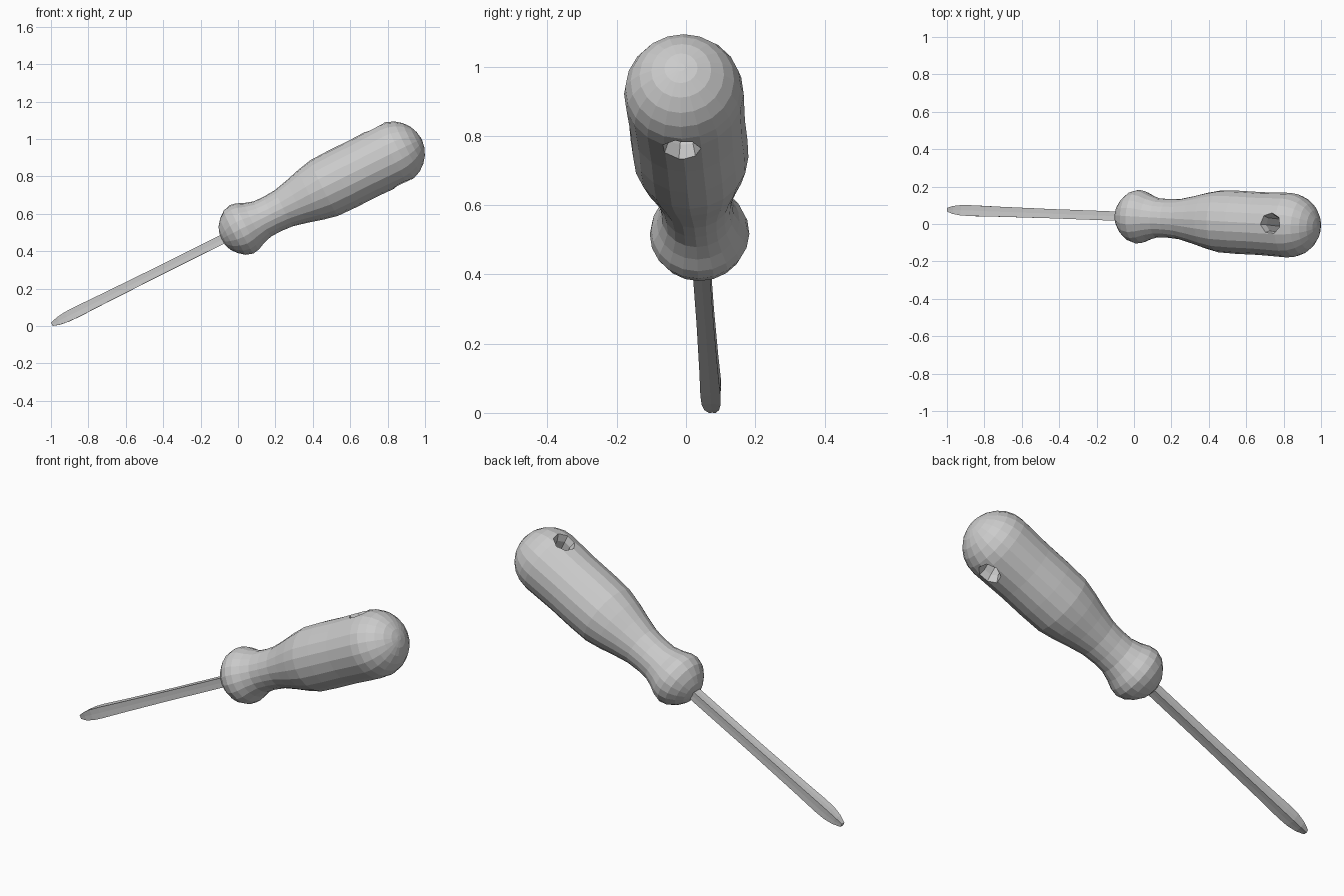
import bpy, bmesh, math
from mathutils import Vector

if "Cube" in bpy.data.objects:
    bpy.data.objects.remove(bpy.data.objects["Cube"])


def loft(name, start, end, profile, sides, flute=1.0, turn=0.0):
    """Sweep rings of (distance, radius) from start towards end; flute < 1 pulls in every other corner."""
    start, end = Vector(start), Vector(end)
    d = (end - start).normalized()
    side = d.cross(Vector((0, 0, 1))).normalized()
    up = side.cross(d)
    bm = bmesh.new()
    rings = []
    for t, r in profile:
        ring = []
        for i in range(sides):
            a = turn + 2 * math.pi * i / sides
            k = r * (flute if i % 2 else 1.0)
            ring.append(bm.verts.new(start + d * t + (side * math.cos(a) + up * math.sin(a)) * k))
        rings.append(ring)
    for a, b in zip(rings, rings[1:]):
        for i in range(sides):
            j = (i + 1) % sides
            bm.faces.new((a[i], a[j], b[j], b[i]))
    bm.faces.new(rings[0][::-1])
    bm.faces.new(rings[-1])
    bmesh.ops.recalc_face_normals(bm, faces=bm.faces)
    mesh = bpy.data.meshes.new(name)
    bm.to_mesh(mesh)
    bm.free()
    ob = bpy.data.objects.new(name, mesh)
    bpy.context.collection.objects.link(ob)
    return ob


# Handle: rounded collar, narrow neck, swelling grip and domed end
A, B = Vector((0.005, 0.04, 0.51)), Vector((0.825, -0.006, 0.92))
axis = (B - A).normalized()
body = [(-0.10, 0.035), (-0.088, 0.068), (-0.062, 0.102), (-0.025, 0.132), (0.015, 0.144),
        (0.05, 0.138), (0.09, 0.12), (0.14, 0.105), (0.20, 0.103), (0.27, 0.108),
        (0.35, 0.127), (0.43, 0.149), (0.51, 0.166), (0.62, 0.169), (0.75, 0.168)]
R, c = 0.173, 0.92
dome = [(c + R * math.sin(math.radians(a)), R * math.cos(math.radians(a)))
        for a in (0, 15, 30, 45, 60, 74, 86)]
handle = loft("handle", A, B, body + dome, 20)

# Hanging hole through the handle, square to its axis, with flared mouths
centre = A + axis * 0.895
across = Vector((-axis.z, 0.05, axis.x)).normalized()
cutter = loft("hole_cutter", centre - across * 0.24, centre + across * 0.24,
              [(0, 0.085), (0.11, 0.045), (0.37, 0.045), (0.48, 0.085)], 7)
cutter.hide_render = True
cut = handle.modifiers.new("hanging_hole", 'BOOLEAN')
cut.operation = 'DIFFERENCE'
cut.solver = 'EXACT'
cut.object = cutter
bpy.context.view_layer.objects.active = handle
handle.select_set(True)
bpy.ops.object.modifier_apply(modifier=cut.name)
bpy.data.objects.remove(cutter, do_unlink=True)

# Fluted shaft with a slightly flared, tapered cross tip
loft("shaft", (-0.995, 0.076, 0.009), (-0.04, 0.04, 0.485),
     [(0, 0.014), (0.04, 0.03), (0.09, 0.039), (0.15, 0.041), (0.30, 0.038),
      (0.60, 0.035), (1.04, 0.035)], 8, flute=0.68, turn=math.pi / 4)
